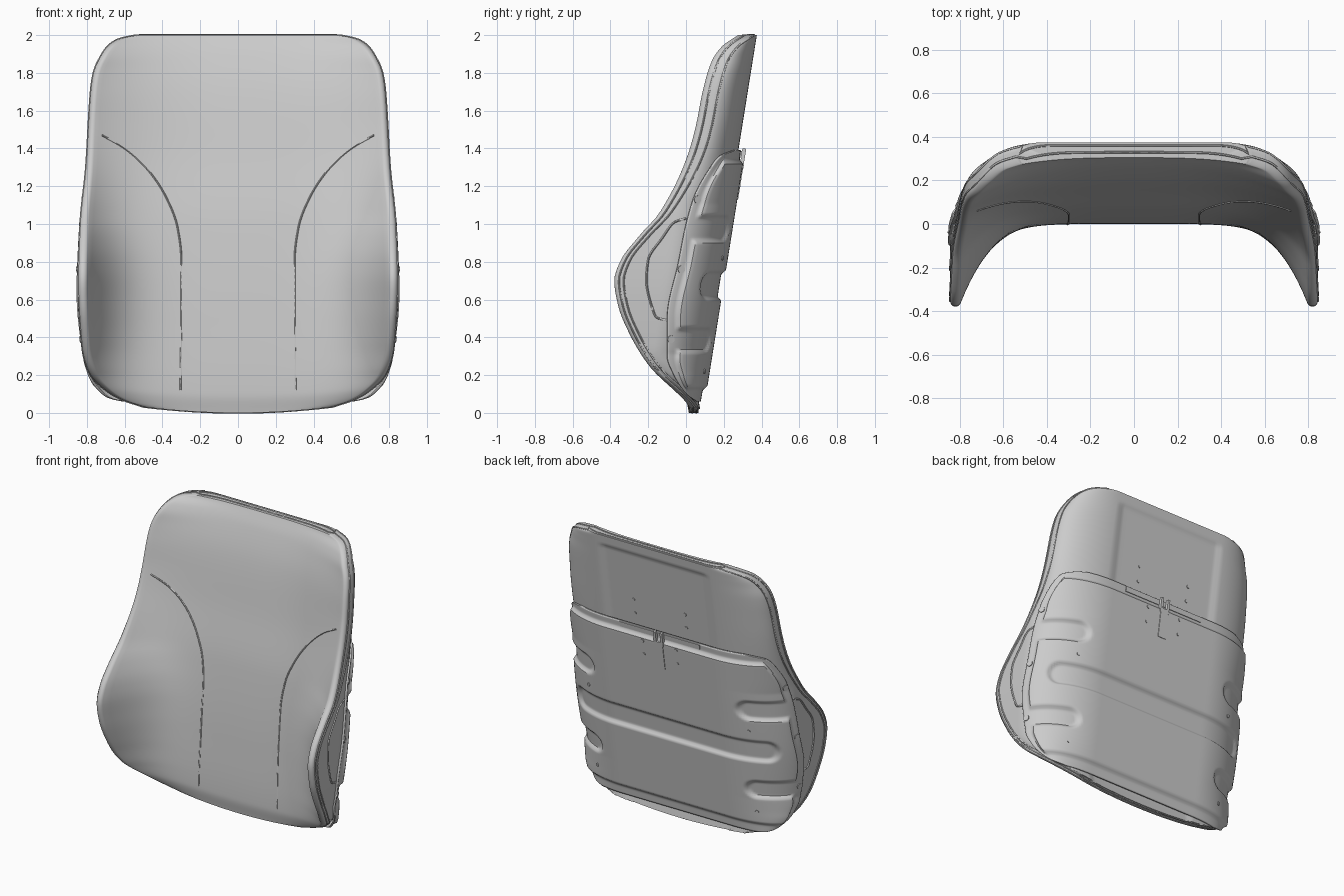
import bpy, bmesh, math
from mathutils import Vector
from mathutils.bvhtree import BVHTree

if "Cube" in bpy.data.objects:
    bpy.data.objects.remove(bpy.data.objects["Cube"])


def smooth(tab, t):
    """Smooth interpolation through (t, value) pairs."""
    t = min(max(t, tab[0][0]), tab[-1][0])
    n = len(tab)
    i = max(k for k in range(n - 1) if tab[k][0] <= t)

    def slope(k):
        if k in (0, n - 1):
            a, b = (0, 1) if k == 0 else (n - 2, n - 1)
            return (tab[b][1] - tab[a][1]) / (tab[b][0] - tab[a][0])
        d0 = (tab[k][1] - tab[k-1][1]) / (tab[k][0] - tab[k-1][0])
        d1 = (tab[k+1][1] - tab[k][1]) / (tab[k+1][0] - tab[k][0])
        return 0 if d0 * d1 <= 0 else 2 * d0 * d1 / (d0 + d1)
    h = tab[i+1][0] - tab[i][0]
    u = (t - tab[i][0]) / h
    return ((2*u**3 - 3*u*u + 1) * tab[i][1] + (u**3 - 2*u*u + u) * h * slope(i)
            + (3*u*u - 2*u**3) * tab[i+1][1] + (u**3 - u*u) * h * slope(i + 1))


def step(a, b, v):
    u = min(max((v - a) / (b - a), 0), 1)
    return u * u * (3 - 2 * u)


# Profiles by height: half width, wing edge depth, centre front depth, plate edge depth
WIDTH = [(0, .50), (.03, .61), (.08, .69), (.2, .785), (.35, .825), (.7, .845), (1, .835),
         (1.3, .805), (1.7, .78), (1.8, .765), (1.9, .72), (1.95, .68), (1.98, .63), (2, .54)]
EDGE = [(0, .02), (.1, -.07), (.24, -.19), (.41, -.295), (.57, -.36), (.7, -.38), (.8, -.35),
        (.94, -.245), (1.06, -.14), (1.34, 0), (1.51, .05), (1.71, .09), (1.86, .135), (1.94, .19), (2, .275)]
FRONT = [(0, .015), (.1, 0), (.5, .02), (1, .07), (1.35, .135), (1.7, .2), (1.9, .26), (2, .305)]
PLATE = [(.06, .05), (.1, .0), (.2, -.065), (.3, -.1), (.5, -.1), (.8, -.04), (1, 0),
         (1.15, .045), (1.3, .13), (1.36, .18), (1.39, .25)]
FLAT, RIM, ROUND = .42, .05, .025


def back_y(z):
    return .055 + .16 * z + .02 * max(0, 1 - z / .06)


def depth(z):
    return back_y(z) - smooth(EDGE, z) - RIM


def turn(z):
    return min(.27, .92 * depth(z))


def back_pt(z, q, o=0.0):
    """Wrapped back surface: q 0..1 flat, 1..2 quarter turn, 2..3 straight side."""
    w, d = smooth(WIDTH, z), turn(z)
    a = min(max(q - 1, 0), 1) * math.pi / 2
    return (FLAT * min(q, 1) + (w + o - FLAT) * math.sin(a),
            back_y(z) + o * math.cos(a) - d * (1 - math.cos(a)) - max(q - 2, 0) * (depth(z) - d))


def q_at(z, y):
    """Inverse of back_pt: q where the wrapped surface reaches depth y."""
    drop, d = max(back_y(z) - y, 0), turn(z)
    if drop <= d:
        return 1 + math.acos(1 - drop / d) * 2 / math.pi
    return min(2 + (drop - d) / (depth(z) - d), 3)


def section(z):
    """Half cross-section from front centre round the rim to back centre."""
    w, ye, yf, r = smooth(WIDTH, z), smooth(EDGE, z), smooth(FRONT, z), ROUND
    n = 5 - 2 * step(.9, 1.8, z)
    t = math.atan(n * max(yf - ye, 0) / w)           # rim arc starts tangent to the front
    xe, ye2 = w - r - r * math.sin(t), ye + r - r * math.cos(t)
    pts = [(i / 36 * xe, yf + (ye2 - yf) * (i / 36) ** n) for i in range(37)]
    for i in range(1, 9):
        a = -t + (math.pi / 2 + t) * i / 8
        pts.append((w - r + r * math.sin(a), ye + r - r * math.cos(a)))
    for q in [3 - i / 8 for i in range(8)] + [2 - i / 17 for i in range(35)]:
        x, y = back_pt(z, max(q, 0))
        y -= .01 * step(.42, .39, x) * step(1.94, 1.91, z)   # shallow panel in the back
        pts.append((max(x, 0), y))
    lift = .045 * max(0, 1 - z / .3) ** 2
    return [Vector((x, y, z + lift * (x / .6) ** 2)) for x, y in pts]


def finish(ob, angle=40):
    bpy.ops.object.select_all(action='DESELECT')
    ob.select_set(True)
    bpy.context.view_layer.objects.active = ob
    if ob.type == 'CURVE':
        bpy.ops.object.convert(target='MESH')
    bpy.ops.object.shade_smooth_by_angle(angle=math.radians(angle))
    return ob


def grid_object(name, rows, caps=False):
    bm = bmesh.new()
    vs = [[bm.verts.new(p) for p in r] for r in rows]
    k = len(rows[0])
    for a, b in zip(vs, vs[1:]):
        for i in range(k - 1):
            bm.faces.new((a[i], a[i+1], b[i+1], b[i]))
    if caps:
        for r in (vs[0], vs[-1]):
            for i in range(k // 2 - 1):
                bm.faces.new((r[i], r[i+1], r[k-2-i], r[k-1-i]))
    bmesh.ops.recalc_face_normals(bm, faces=bm.faces)
    me = bpy.data.meshes.new(name)
    bm.to_mesh(me)
    bm.free()
    ob = bpy.data.objects.new(name, me)
    bpy.context.collection.objects.link(ob)
    ob.modifiers.new("mirror", 'MIRROR').use_clip = True
    return ob


def tube(name, pts, r, cyclic=False):
    cu = bpy.data.curves.new(name, 'CURVE')
    cu.dimensions, cu.bevel_depth, cu.bevel_resolution = '3D', r, 1
    cu.use_fill_caps = True
    sp = cu.splines.new('POLY')
    sp.points.add(len(pts) - 1)
    for p, c in zip(sp.points, pts):
        p.co = (*c, 1)
    sp.use_cyclic_u = cyclic
    ob = bpy.data.objects.new(name, cu)
    bpy.context.collection.objects.link(ob)
    return finish(ob, 60)


def box(name, c, size, tilt=-math.atan(.16)):
    bpy.ops.mesh.primitive_cube_add(size=1, location=c, rotation=(tilt, 0, 0))
    ob = bpy.context.object
    ob.name, ob.scale = name, size


def bvh(ob):
    return BVHTree.FromObject(ob, bpy.context.evaluated_depsgraph_get())


# Padded body with wrapped back shell
zs = [1 - math.cos(math.pi * i / 90) for i in range(91)]
rows = [section(z) for z in zs]
body = finish(grid_object("backrest_cushion", rows, caps=True))

# Rim seams running round the cushion border
for n, (d0, d1, f) in enumerate([(.025, .035, .35), (.05, .085, .8)]):
    side = []
    for z in zs:
        d = d0 + (d1 - d0) * step(.8, 1.5, z)
        y = smooth(EDGE, z) + d
        x = back_pt(z, q_at(z, y))[0] if d > RIM else smooth(WIDTH, z)
        side.append(Vector((x, y, z + .045 * max(0, 1 - z / .3) ** 2 * (x / .6) ** 2)))
    k = len(rows[0])
    top, bot = ([r[i].lerp(r[k-1-i], f) for i in range(34)] for r in (rows[-1], rows[0]))
    half = bot + side[1:-1] + top[::-1]
    tube(f"rim_seam_{n}", half + [Vector((-p.x, p.y, p.z)) for p in half[-2:0:-1]], .005, True)

# Metal back plate with embossed plateau, side fingers and a long centre slot


def plate_height(q, q_edge, z):
    def pos(v):
        return FLAT * min(v, 1) + .56 * min(max(v - 1, 0), 1) + max(v - 2, 0) * (depth(z) - turn(z))
    u = pos(q)
    d = min(pos(q_edge) - .07 - u, z - .13, 1.33 - z)
    for zc, r in ((.975, .065), (.385, .06)):
        d = min(d, math.hypot(max(.6 - u, 0), z - zc) - r)
    d = min(d, math.hypot(max(u - .67, 0), z - .675) - .07)
    return .022 * step(-.014, .014, d)


prow = []
for j in range(131):
    z = .06 + 1.33 * j / 130
    qe = q_at(z, smooth(PLATE, z))
    prow.append([(*back_pt(z, qe * i / 80, .014 + plate_height(qe * i / 80, qe, z)), z) for i in range(81)])
plate = grid_object("back_plate", prow)
if sum(p.normal.y for p in plate.data.polygons) < 0:
    plate.data.flip_normals()
sol = plate.modifiers.new("thickness", 'SOLIDIFY')
sol.thickness, sol.offset = .012, -1
finish(plate)
body_tree, plate_tree = bvh(body), bvh(plate)

# Front stitch lines and side wing panel outlines, projected onto the cushion
STITCH = [(.72, 1.47), (.6, 1.4), (.48, 1.29), (.38, 1.14), (.32, .98), (.3, .8), (.3, .5), (.305, .12)]
WING = [(0, 1.03), (-.06, 1.01), (-.13, .92), (-.2, .81), (-.21, .7), (-.18, .56), (-.155, .505), (-.1, .49)]


def project(name, pts, to_ray, r, n=60):
    tx, tz = ([(i, p[k]) for i, p in enumerate(pts)] for k in (0, 1))
    ts = [i * (len(pts) - 1) / n for i in range(n + 1)]
    hits = [body_tree.ray_cast(*to_ray(smooth(tx, t), smooth(tz, t)))[0] for t in ts]
    tube(name, [h for h in hits if h], r)


for s, tag in ((1, "right"), (-1, "left")):
    project("stitch_line_" + tag, STITCH, lambda x, z: (Vector((s * x, -2, z)), Vector((0, 1, 0))), .005)
    project("wing_panel_seam_" + tag, WING, lambda y, z: (Vector((s * 2, y, z)), Vector((-s, 0, 0))), .006)


# Bolts on the shell, plate and plate flanges
def bolt(name, tree, origin, direction, r):
    p, nrm, _, _ = tree.ray_cast(Vector(origin), Vector(direction))
    if p:
        bpy.ops.mesh.primitive_cylinder_add(vertices=16, radius=r, depth=.01, location=p,
                                            rotation=nrm.to_track_quat('Z', 'Y').to_euler())
        finish(bpy.context.object).name = name


for s in (-1, 1):
    for x, z in ((.2, 1.57), (.2, 1.47)):
        bolt("shell_bolt", body_tree, (s * x, 2, z), (0, -1, 0), .011)
    for x, z in ((.13, 1.3), (.13, 1.2), (.62, .82), (.62, .22)):
        bolt("plate_bolt", plate_tree, (s * x, 2, z), (0, -1, 0), .012)
    for y, z in ((-.025, .76), (-.08, .39), (.06, 1.13)):
        bolt("flange_bolt", plate_tree, (s * 2, y, z), (-s, 0, 0), .02)

# Centre latch: strip under the plate top, two prongs and a strap
box("latch_strip", (0, back_y(1.37) + .01, 1.37), (.62, .02, .035))
for s in (-1, 1):
    box("latch_prong", (s * .026, back_y(1.35) + .03, 1.35), (.018, .02, .1))
box("latch_strap", (0, back_y(1.23) + .034, 1.23), (.06, .012, .2))
